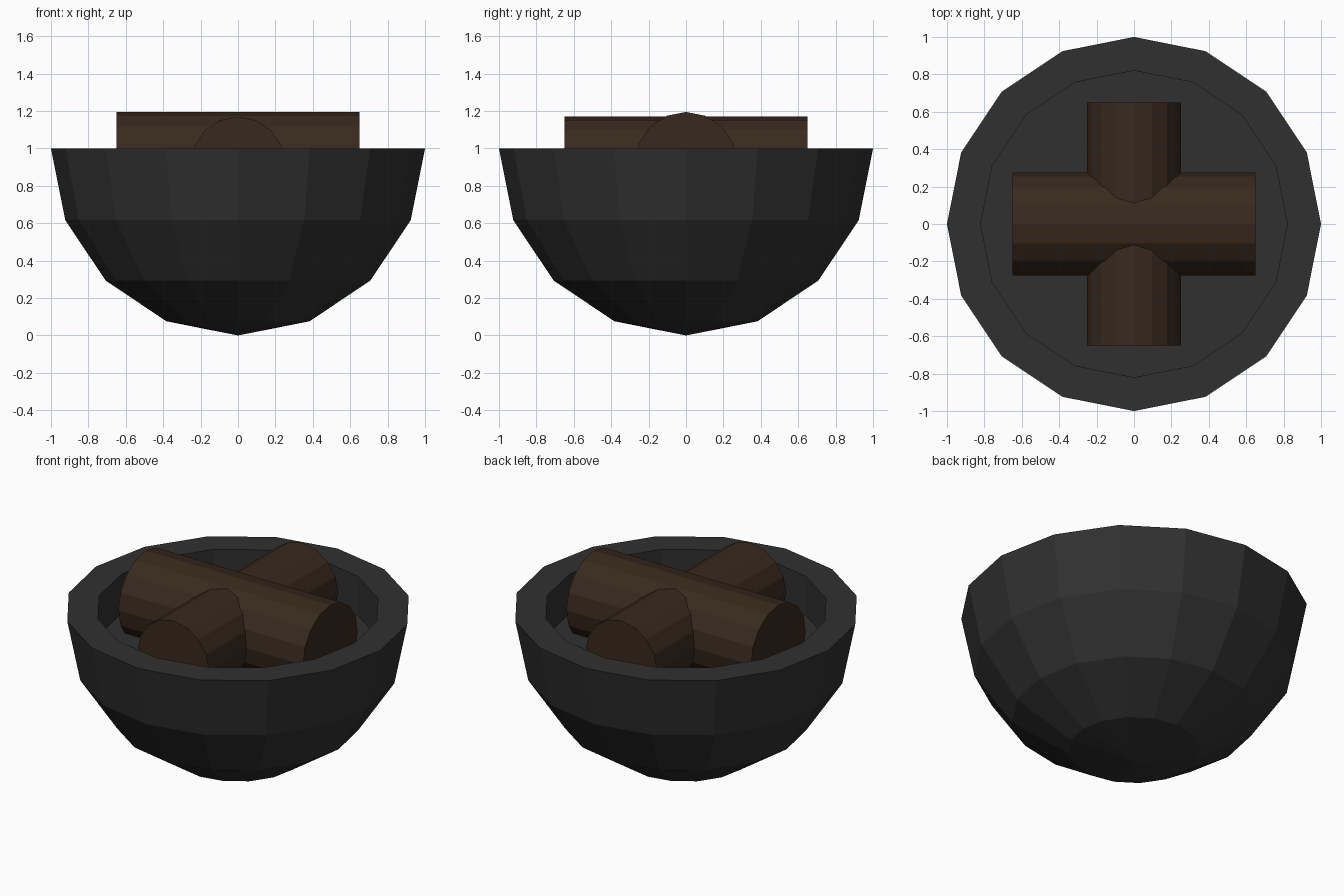
import bpy, bmesh, math
from mathutils import Matrix

if "Cube" in bpy.data.objects:
    bpy.data.objects.remove(bpy.data.objects["Cube"])

SIDES = 16


def material(name, color):
    m = bpy.data.materials.new(name)
    m.diffuse_color = (*color, 1)
    m.use_nodes = True
    m.node_tree.nodes["Principled BSDF"].inputs["Base Color"].default_value = m.diffuse_color
    return m


def finish(name, bm, mat):
    bmesh.ops.recalc_face_normals(bm, faces=bm.faces)
    me = bpy.data.meshes.new(name)
    bm.to_mesh(me)
    bm.free()
    me.materials.append(mat)
    ob = bpy.data.objects.new(name, me)
    bpy.context.collection.objects.link(ob)
    return ob


def lathe(name, profile, mat):
    bm = bmesh.new()
    verts = [bm.verts.new((r, 0, z)) for r, z in profile]
    edges = [bm.edges.new(p) for p in zip(verts, verts[1:])]
    bmesh.ops.spin(bm, geom=verts + edges, cent=(0, 0, 0), axis=(0, 0, 1),
                   angle=math.tau, steps=SIDES, use_duplicate=False)
    bmesh.ops.remove_doubles(bm, verts=bm.verts, dist=1e-4)
    return finish(name, bm, mat)


def log(name, radius, axis, mat):
    # cylinder turned onto its side with a vertex line at the top
    bm = bmesh.new()
    bmesh.ops.create_cone(bm, cap_ends=True, segments=SIDES, radius1=radius,
                          radius2=radius, depth=1.3,
                          matrix=Matrix.Translation((0, 0, 0.92))
                          @ Matrix.Rotation(math.pi / 2, 4, axis))
    return finish(name, bm, mat)


iron = material("dark_iron", (0.03, 0.03, 0.03))
wood = material("dark_wood", (0.04, 0.022, 0.012))

# faceted half-sphere bowl with a flat rim and a recessed flat floor
step = math.pi / 8
outer = [(math.sin(i * step), 1 - math.cos(i * step)) for i in range(5)]
lathe("bowl", outer + [(0.82, 1), (0.82, 0.75), (0, 0.75)], iron)

# crossed logs
log("long_log", 0.275, 'Y', wood)
log("cross_log", 0.25, 'X', wood)
